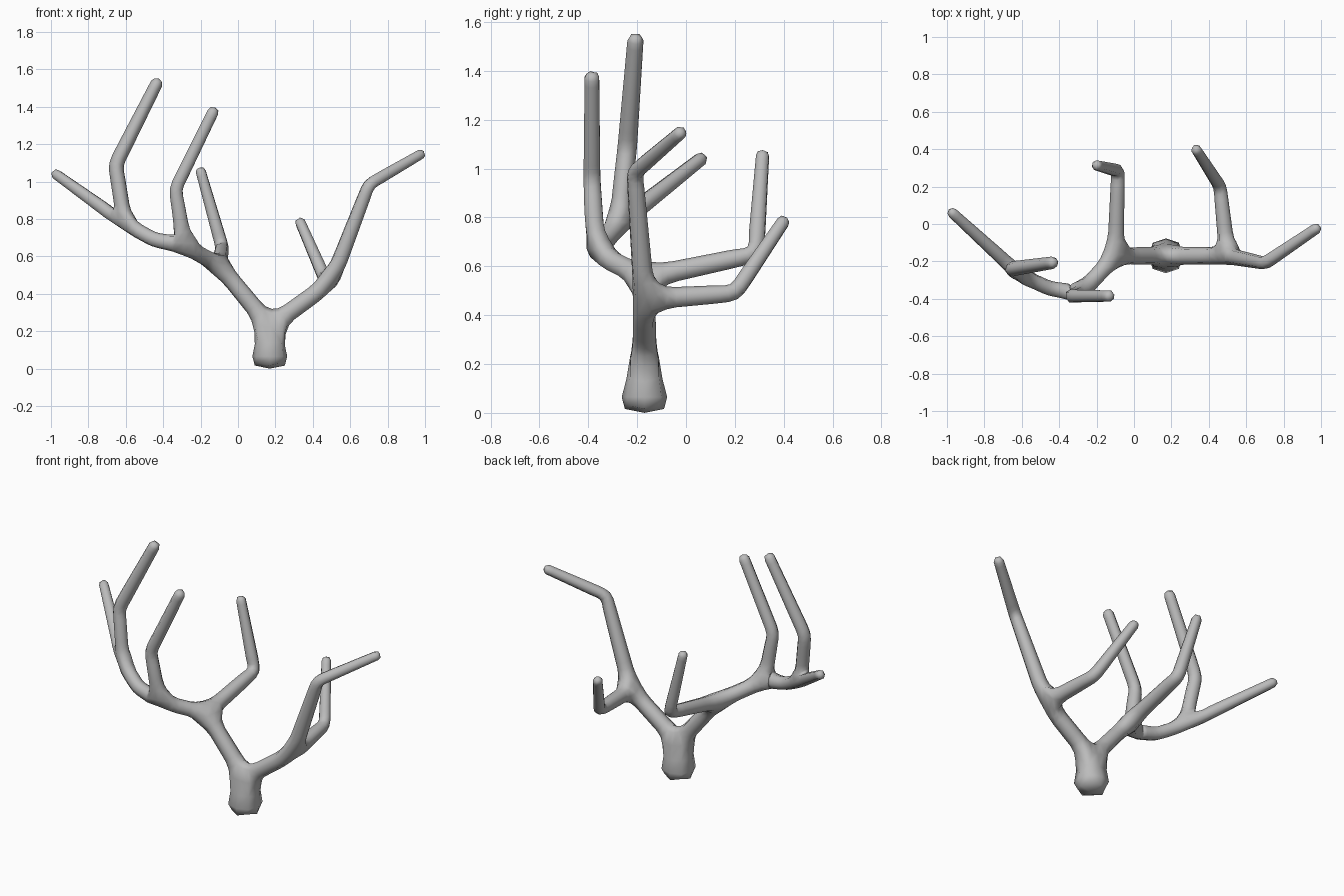
import bpy

if "Cube" in bpy.data.objects:
    bpy.data.objects.remove(bpy.data.objects["Cube"])

# Skeleton: name -> (position, radius, parent)
nodes = {
    "base":        ((0.17, -0.17, 0.00), 0.114, None),
    "neck":        ((0.17, -0.17, 0.13), 0.072, "base"),
    "fork":        ((0.17, -0.17, 0.225), 0.048, "neck"),
    # left limb
    "left_a":      ((-0.10, -0.17, 0.553), 0.044, "fork"),
    "left_b":      ((-0.285, -0.37, 0.655), 0.043, "left_a"),
    "left_bend":   ((-0.45, -0.345, 0.69), 0.039, "left_b"),
    "left_c":      ((-0.605, -0.275, 0.775), 0.039, "left_bend"),
    # left tines
    "back_bend":   ((-0.085, 0.285, 0.65), 0.036, "left_a"),
    "back_tip":    ((-0.205, 0.315, 1.075), 0.027, "back_bend"),
    "front_bend":  ((-0.335, -0.385, 0.96), 0.036, "left_b"),
    "front_tip":   ((-0.122, -0.385, 1.395), 0.031, "front_bend"),
    "tall_bend":   ((-0.655, -0.24, 1.09), 0.038, "left_c"),
    "tall_tip":    ((-0.422, -0.205, 1.55), 0.031, "tall_bend"),
    "outer_tip":   ((-0.988, 0.075, 1.05), 0.027, "left_c"),
    # right limb and tines
    "right_a":     ((0.50, -0.17, 0.465), 0.045, "fork"),
    "low_bend":    ((0.46, 0.20, 0.49), 0.035, "right_a"),
    "low_tip":     ((0.325, 0.41, 0.80), 0.027, "low_bend"),
    "right_bend":  ((0.70, -0.21, 0.985), 0.034, "right_a"),
    "right_tip":   ((0.993, -0.012, 1.155), 0.027, "right_bend"),
}

names = list(nodes)
verts = [nodes[n][0] for n in names]
edges = [(names.index(p), i) for i, (_, _, p) in enumerate(nodes.values()) if p]

mesh = bpy.data.meshes.new("branching_antler")
mesh.from_pydata(verts, edges, [])
antler = bpy.data.objects.new("branching_antler", mesh)
bpy.context.collection.objects.link(antler)
bpy.context.view_layer.objects.active = antler
antler.select_set(True)

# Skin the skeleton with the node radii
bpy.ops.object.modifier_add(type='SKIN')
skin = antler.modifiers[-1]
skin.use_smooth_shade = True
skin.branch_smoothing = 0.0
for i, sv in enumerate(mesh.skin_vertices[0].data):
    r = nodes[names[i]][1]
    sv.radius = (r, r)
    sv.use_root = (i == 0)

# Round the square limbs to eight sides
sub = antler.modifiers.new("rounding", 'SUBSURF')
sub.levels = sub.render_levels = 1
sub.use_limit_surface = False

# Single grey material
mat = bpy.data.materials.new("grey")
mat.diffuse_color = (0.5, 0.5, 0.5, 1.0)
mat.use_nodes = True
mat.node_tree.nodes["Principled BSDF"].inputs["Base Color"].default_value = mat.diffuse_color
mesh.materials.append(mat)
